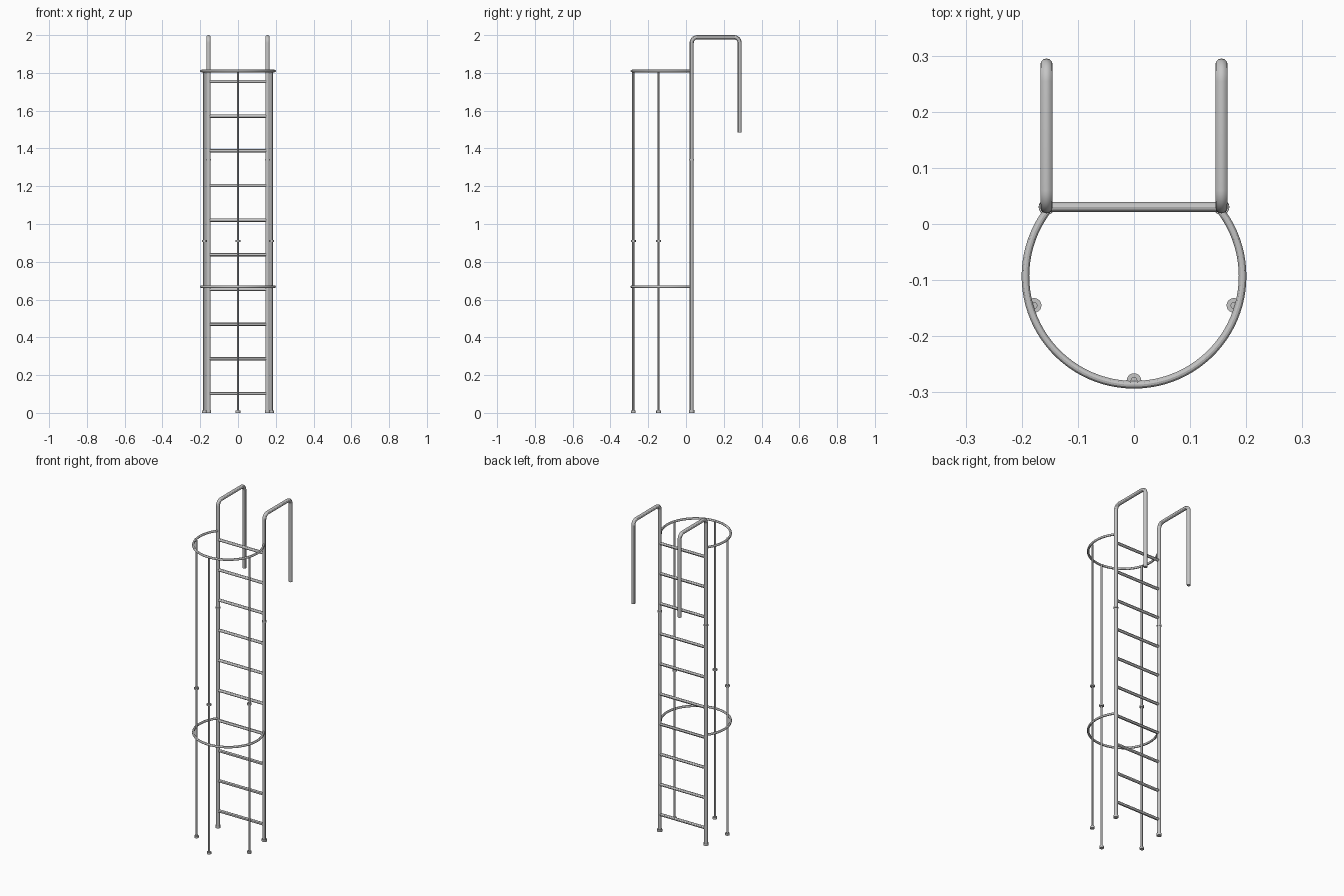
import bpy
from math import sin, cos, pi, atan2

if "Cube" in bpy.data.objects:
    bpy.data.objects.remove(bpy.data.objects["Cube"], do_unlink=True)

RAIL_X, RAIL_Y, BACK_Y = 0.156, 0.03, 0.284
RAIL_R, RUNG_R, HOOP_R, POST_R = 0.011, 0.0088, 0.0068, 0.006
HOOP_Y, HOOP_RADIUS = -0.093, 0.1935
HOOP_HEIGHTS = (0.668, 1.81)

steel = bpy.data.materials.new("galvanised grey")
steel.use_nodes = True
grey = (0.56, 0.56, 0.56, 1)
steel.diffuse_color = grey
steel.node_tree.nodes["Principled BSDF"].inputs["Base Color"].default_value = grey


def finish(ob, name):
    ob.name = name
    ob.data.materials.clear()
    ob.data.materials.append(steel)
    bpy.ops.object.select_all(action="DESELECT")
    ob.select_set(True)
    bpy.context.view_layer.objects.active = ob
    if ob.type == "CURVE":
        bpy.ops.object.convert(target="MESH")
    bpy.ops.object.shade_smooth_by_angle()


def tube(name, points, radius):
    """Round capped tube swept along a path."""
    curve = bpy.data.curves.new(name, "CURVE")
    curve.dimensions = "3D"
    curve.bevel_depth = radius
    curve.bevel_resolution = 4
    curve.use_fill_caps = True
    spline = curve.splines.new("POLY")
    spline.points.add(len(points) - 1)
    for p, co in zip(spline.points, points):
        p.co = (*co, 1)
    ob = bpy.data.objects.new(name, curve)
    bpy.context.collection.objects.link(ob)
    finish(ob, name)


def disc(name, x, y, z, radius, height):
    """Short upright cylinder standing on z."""
    bpy.ops.mesh.primitive_cylinder_add(
        vertices=24, radius=radius, depth=height, location=(x, y, z + height / 2))
    finish(bpy.context.object, name)


def bend(x, y, z, r, start, steps=8):
    """Quarter circle in the side plane, turning clockwise from start."""
    angles = [start - pi / 2 * i / steps for i in range(steps + 1)]
    return [(x, y + r * cos(a), z + r * sin(a)) for a in angles]


# Side rails with walk-through handles curving over the back
top, r = 2 - RAIL_R, 0.03
for side, x in (("left", RAIL_X), ("right", -RAIL_X)):
    path = [(x, RAIL_Y, 0)]
    path += bend(x, RAIL_Y + r, top - r, r, pi)
    path += bend(x, BACK_Y - r, top - r, r, pi / 2)
    path.append((x, BACK_Y, 1.485))
    tube(f"{side}_rail", path, RAIL_R)
    disc(f"{side}_rail_foot", x, RAIL_Y, 0, 0.014, 0.014)
    disc(f"{side}_rail_collar", x, RAIL_Y, 1.335, 0.0135, 0.008)

# Rungs
for i in range(10):
    z = 0.103 + i * 0.1835
    tube(f"rung_{i + 1}", [(-RAIL_X, RAIL_Y, z), (RAIL_X, RAIL_Y, z)], RUNG_R)

# Safety cage hoops, open between the rails
end = atan2(RAIL_Y - 0.01 - HOOP_Y, RAIL_X)
for name, z in zip(("lower_hoop", "upper_hoop"), HOOP_HEIGHTS):
    arc = []
    for i in range(65):
        a = end - (pi + 2 * end) * i / 64
        arc.append((HOOP_RADIUS * cos(a), HOOP_Y + HOOP_RADIUS * sin(a), z))
    arc = [(RAIL_X, RAIL_Y, z)] + arc + [(-RAIL_X, RAIL_Y, z)]
    tube(name, arc, HOOP_R)

# Upright cage bars with feet and joint collars
for name, x, y in (("front", 0, -0.279), ("left", 0.178, -0.145), ("right", -0.178, -0.145)):
    tube(f"{name}_cage_bar", [(x, y, 0), (x, y, HOOP_HEIGHTS[1])], POST_R)
    disc(f"{name}_cage_foot", x, y, 0, 0.0125, 0.012)
    disc(f"{name}_cage_collar", x, y, 0.904, 0.013, 0.01)
